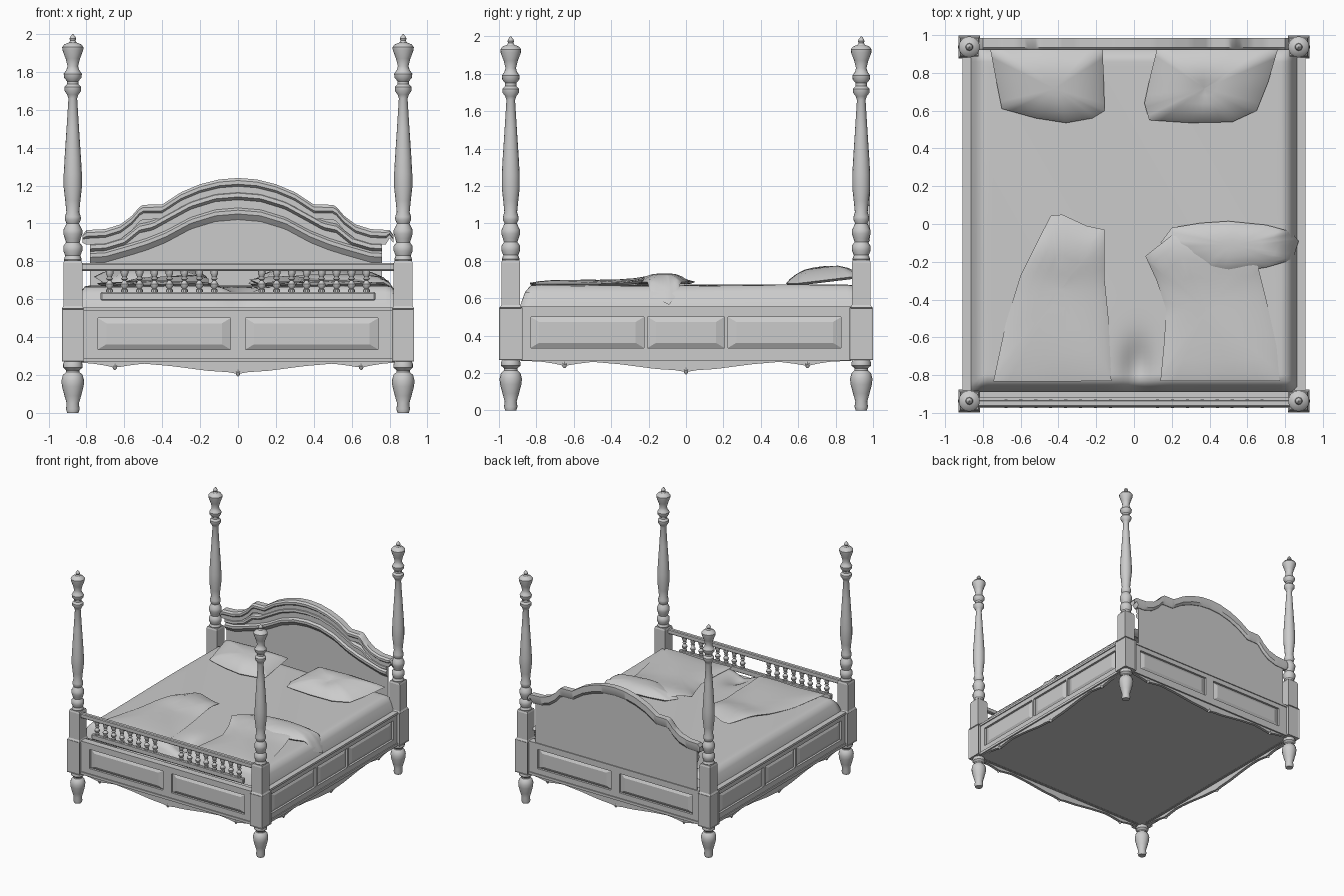
import bpy, bmesh, math
from mathutils import Vector

if "Cube" in bpy.data.objects:
    bpy.data.objects.remove(bpy.data.objects["Cube"])


def finish(name, bm, smooth=True, rot=0, angle=35):
    bmesh.ops.recalc_face_normals(bm, faces=bm.faces)
    me = bpy.data.meshes.new(name)
    bm.to_mesh(me)
    bm.free()
    ob = bpy.data.objects.new(name, me)
    bpy.context.collection.objects.link(ob)
    ob.rotation_euler.z = rot
    if smooth:
        bpy.ops.object.select_all(action='DESELECT')
        ob.select_set(True)
        bpy.context.view_layer.objects.active = ob
        bpy.ops.object.shade_smooth_by_angle(angle=math.radians(angle))
    return ob


def add_box(bm, x0, x1, y0, y1, z0, z1):
    v = [bm.verts.new((x, y, z)) for z in (z0, z1) for x, y in ((x0, y0), (x1, y0), (x1, y1), (x0, y1))]
    sides = [bm.faces.new([v[i], v[(i + 1) % 4], v[4 + (i + 1) % 4], v[4 + i]]) for i in range(4)]
    bm.faces.new(v[3::-1])
    bm.faces.new(v[4:])
    return sides


def add_loft(bm, sections):
    rows = [[bm.verts.new(p) for p in s] for s in sections]
    n = len(rows[0])
    for a, b in zip(rows, rows[1:]):
        for i in range(n):
            bm.faces.new((a[i], a[(i + 1) % n], b[(i + 1) % n], b[i]))
    bm.faces.new(rows[0])
    bm.faces.new(rows[-1])


def add_lathe(bm, x, y, profile, n=16):
    add_loft(bm, [[(x + r * math.cos(2 * math.pi * i / n), y + r * math.sin(2 * math.pi * i / n), z)
                   for i in range(n)] for r, z in profile])


def interp(pts, x):
    x = abs(x)
    for (a, p), (b, q) in zip(pts, pts[1:]):
        if x <= b:
            return p + (q - p) * (x - a) / (b - a)
    return pts[-1][1]


# Bed posts: turned foot, square panelled block, turned shaft and finial
FOOT = [(.03, 0), (.036, .02), (.032, .05), (.044, .09), (.057, .14), (.06, .17), (.052, .2), (.036, .215),
        (.036, .225), (.052, .24), (.052, .255), (.045, .275)]
SHAFT = [(.042, .795), (.047, .81), (.04, .83), (.05, .855), (.05, .88), (.036, .9), (.042, .92), (.05, .945),
         (.05, .965), (.04, .985), (.033, 1.0), (.042, 1.02), (.042, 1.035), (.034, 1.06), (.04, 1.12),
         (.048, 1.19), (.048, 1.26), (.043, 1.35), (.033, 1.5), (.023, 1.66), (.03, 1.68), (.044, 1.7),
         (.044, 1.72), (.03, 1.735), (.03, 1.75), (.046, 1.77), (.048, 1.79), (.034, 1.81), (.028, 1.83),
         (.038, 1.87), (.055, 1.915), (.056, 1.93), (.045, 1.945), (.02, 1.955), (.014, 1.965), (.018, 1.975),
         (.012, 1.988), (.002, 2.0)]
for sx in (-1, 1):
    for sy in (-1, 1):
        x, y = sx * .872, sy * .937
        label = ('back' if sy > 0 else 'front') + ('_right' if sx > 0 else '_left')
        bm = bmesh.new()
        add_lathe(bm, x, y, FOOT)
        add_lathe(bm, x, y, SHAFT)
        finish(label + '_turned_post', bm)
        bm = bmesh.new()
        faces = add_box(bm, x - .058, x + .058, y - .062, y + .062, .27, .55)
        add_loft(bm, [[(x + h * i, y + h * j, z) for i, j in ((-1, -1), (1, -1), (1, 1), (-1, 1))]
                      for h, z in ((.058, .55), (.05, .565), (.05, .79), (.045, .805))])
        bmesh.ops.inset_individual(bm, faces=faces, thickness=.018, depth=0)
        bmesh.ops.inset_individual(bm, faces=faces, thickness=.005, depth=-.006)
        finish(label + '_post_block', bm, False)


# Rails: framed raised panels with mouldings and a shaped skirt, built facing -y
def rail(name, half, out, panels, rot):
    bm = bmesh.new()
    f = -out
    add_box(bm, -half, half, f + .018, f + .05, .27, .55)
    add_box(bm, -half, half, f, f + .03, .5, .54)
    add_box(bm, -half, half, f, f + .03, .29, .335)
    add_box(bm, -half, half, f - .008, f + .05, .538, .556)
    add_box(bm, -half, half, f - .008, f + .04, .268, .29)
    edges = [-half] + [p for ab in panels for p in ab] + [half]
    for a, b in zip(edges[::2], edges[1::2]):
        add_box(bm, a, b, f, f + .03, .33, .505)
    for a, b in panels:
        add_loft(bm, [[(a + d, yy, .335 + d * .6), (b - d, yy, .335 + d * .6), (b - d, yy, .5 - d * .6),
                       (a + d, yy, .5 - d * .6)] for d, yy in ((0, f + .018), (.045, f + .003))])
    finish(name + '_rail', bm, False, rot)
    bm = bmesh.new()
    low = [(0, .205), (.05, .215), (.16, .222), (.35, .247), (.5, .26), (.58, .25), (.65, .238), (.7, .25), (.78, .262), (1, .268)]
    secs = []
    for i in range(61):
        u = -half + 2 * half * i / 60
        z = interp(low, u)
        secs.append([(u, f + .005, .28), (u, f + .005, z), (u, f + .03, z), (u, f + .03, .28)])
    add_loft(bm, secs)
    for u in (-.65, 0, .65):
        z = interp(low, u)
        add_lathe(bm, u, f + .012, [(.003, z - .012), (.01, z - .004), (.014, z + .01), (.005, z + .03)], 8)
    finish(name + '_skirt', bm, True, rot)


two = [(-.74, -.04), (.04, .74)]
three = [(-.83, -.225), (-.205, .205), (.225, .83)]
rail('front', .825, .965, two, 0)
rail('back', .825, .965, two, math.pi)
rail('right', .885, .9, three, math.pi / 2)
rail('left', .885, .9, three, -math.pi / 2)

# Base board under the mattress
bm = bmesh.new()
add_box(bm, -.88, .88, -.94, .94, .272, .29)
finish('base_board', bm, False)

# Footboard gallery: two bars with two groups of spindles
bm = bmesh.new()
add_box(bm, -.83, .83, -.968, -.932, .75, .79)
add_box(bm, -.725, .725, -.965, -.935, .592, .637)
bar = finish('footboard_bars', bm, False)
bv = bar.modifiers.new('bevel', 'BEVEL')
bv.width = .006
SPINDLE = [(.018, .635), (.018, .65), (.01, .655), (.02, .667), (.022, .68), (.012, .692), (.009, .7),
           (.018, .708), (.012, .716), (.016, .728), (.02, .735), (.02, .752)]
bm = bmesh.new()
for s in (-1, 1):
    for i in range(8):
        add_lathe(bm, s * (.125 + .079 * i), -.95, SPINDLE, 10)
finish('footboard_spindles', bm)

# Headboard: arched crown moulding over a panel with two raised bands
TOP = [(0, 1.24), (.1, 1.232), (.2, 1.207), (.3, 1.165), (.4, 1.1), (.51, 1.098), (.56, 1.04), (.62, .995),
       (.7, .97), (.8, .965), (.82, .94)]
BAND1 = [(0, 1.16), (.12, 1.15), (.25, 1.11), (.36, 1.05), (.45, 1.0), (.52, .985), (.6, .92), (.7, .89), (.8, .885)]
BAND2 = [(0, 1.07), (.12, 1.06), (.25, 1.02), (.38, .95), (.48, .91), (.56, .885), (.7, .845), (.8, .84)]
crown, panel = [], []
for i in range(83):
    x = -.82 + .02 * i
    t = interp(TOP, x)
    w = .055 if abs(x) < .8 else .03
    crown.append([(x, y, t - d * w) for y, d in
                  ((.985, 0), (.935, 0), (.922, .25), (.922, .6), (.935, .8), (.935, 1.4), (.97, 1.4), (.985, 1))])
    if abs(x) < .78:
        a, b = interp(BAND1, x), interp(BAND2, x)
        panel.append([(x, y, z) for y, z in
                      ((.965, t - .03), (.95, t - .03), (.95, a + .012), (.93, a), (.928, a - .02), (.95, a - .035),
                       (.95, b + .012), (.932, b), (.932, b - .02), (.955, b - .05), (.955, .54), (.965, .54))])
bm = bmesh.new()
add_loft(bm, crown)
finish('headboard_crown', bm)
bm = bmesh.new()
add_loft(bm, panel)
finish('headboard_panel', bm)

# Mattress with rounded edges and a dip at the foot
bm = bmesh.new()
bmesh.ops.create_grid(bm, x_segments=60, y_segments=60, size=1)
for v in bm.verts:
    x, y = v.co.x * .865, v.co.y * .905 + .015
    e = min(1, min(.865 - abs(x), y + .89, .95 - y) / .075)
    z = .55 + .12 * (1 - (1 - e) ** 2.2) + .003 * math.sin(7 * x + 4 * y)
    z -= .06 * math.exp(-((x - .02) / .08) ** 2 - ((y + .76) / .14) ** 2)
    v.co = (x, y, z)
finish('mattress_sheet', bm, True, 0, 80)


# Pillows and folded covers: outlines filled with rings that puff upwards
def cushion(name, outline, height_at, puff, power):
    bm = bmesh.new()
    c = sum((Vector(p) for p in outline), Vector((0, 0))) / len(outline)
    pts = []
    for p, q in zip(outline, outline[1:] + outline[:1]):
        pts += [Vector(p).lerp(Vector(q), k / 4) for k in range(4)]
    rows = []
    for s in (.94, 1, .97, .88, .7, .45, .2, .02):
        row = []
        for p in pts:
            q = c + (p - c) * s
            lift = puff * (1 - s ** power) if len(rows) else -.012
            row.append((q.x, q.y, height_at(q.x, q.y) + lift))
        rows.append(row)
    add_loft(bm, rows)
    finish(name, bm, True, 0, 70)


cushion('left_pillow', [(-.76, .92), (-.73, .76), (-.7, .61), (-.52, .56), (-.36, .535), (-.22, .56), (-.155, .6),
                        (-.16, .75), (-.165, .92), (-.45, .935)], lambda x, y: .68 + max(0, y - .6) * .12, .075, 3)
cushion('right_pillow', [(.76, .92), (.71, .75), (.65, .6), (.52, .54), (.3, .535), (.08, .55), (.055, .64),
                         (.09, .8), (.12, .92), (.45, .935)],
        lambda x, y: .68 + max(0, y - .6) * .12 - .02 * math.exp(-((x - .37) / .05) ** 2 - ((y - .7) / .07) ** 2), .075, 3)


def cover_height(x, y):
    return .679 + .03 * math.exp(-((y + .13) / .13) ** 2) + .004 * math.sin(14 * x + 9 * y)


cushion('left_cover', [(-.745, -.835), (-.44, -.835), (-.12, -.83), (-.135, -.5), (-.155, -.3), (-.155, -.03),
                       (-.25, -.01), (-.38, .05), (-.44, .045), (-.5, -.07), (-.6, -.27), (-.68, -.53)],
        cover_height, .016, 6)
cushion('right_cover', [(.14, -.83), (.45, -.83), (.77, -.83), (.755, -.65), (.7, -.4), (.65, -.2), (.4, -.1),
                        (.2, -.06), (.06, -.17), (.12, -.3), (.17, -.45), (.16, -.62)], cover_height, .016, 6)
cushion('folded_cover_edge', [(.14, -.1), (.2, -.02), (.35, .005), (.5, .015), (.7, -.005), (.83, -.04), (.872, -.09),
                              (.84, -.19), (.7, -.23), (.5, -.26), (.38, -.25), (.24, -.18)],
        lambda x, y: .688 - max(0, x - .79) * 1.5, .045, 3)
